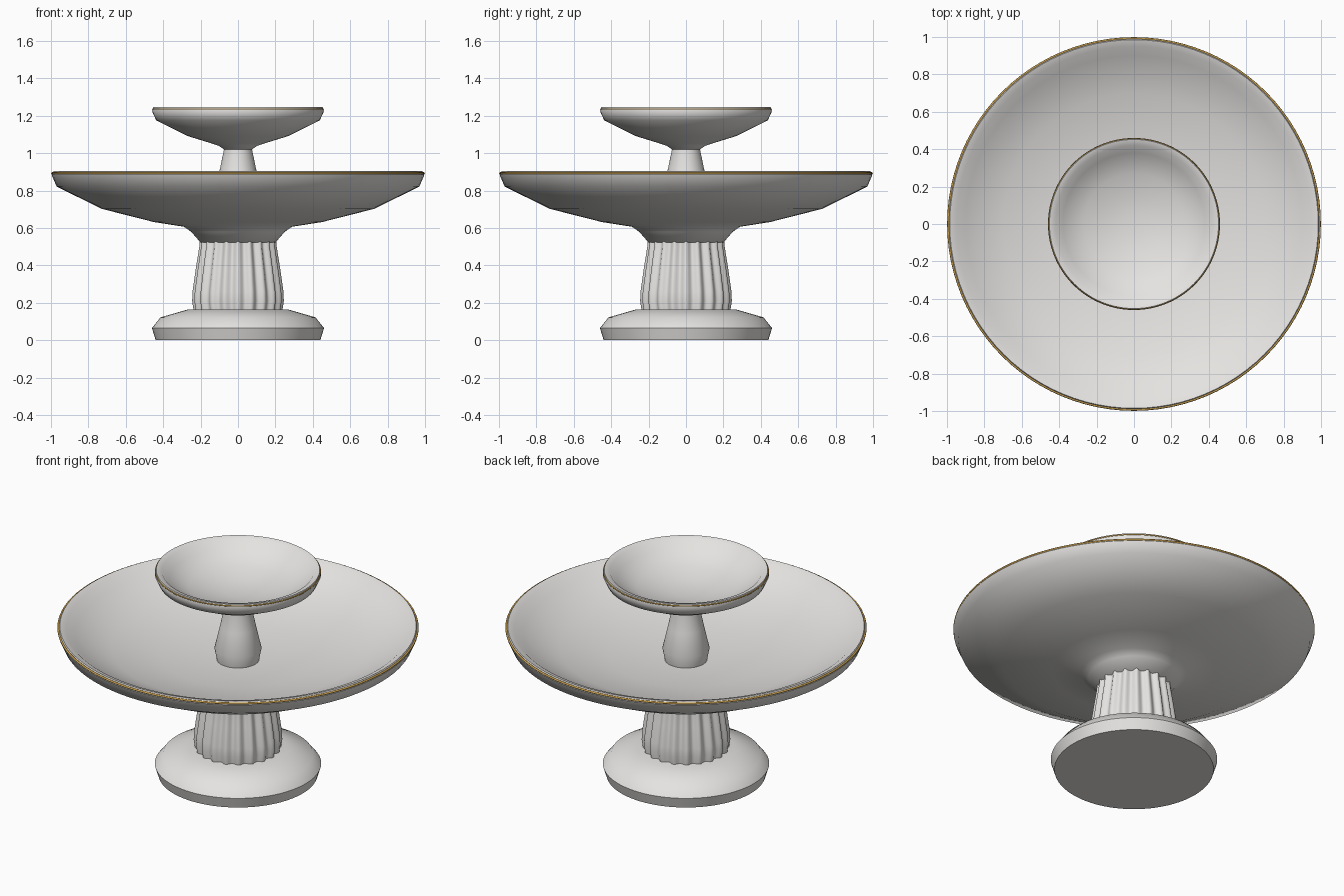
import bpy, bmesh, math

if "Cube" in bpy.data.objects:
    bpy.data.objects.remove(bpy.data.objects["Cube"])

def material(name, col):
    m = bpy.data.materials.new(name)
    m.diffuse_color = (*col, 1)
    m.use_nodes = True
    m.node_tree.nodes["Principled BSDF"].inputs["Base Color"].default_value = m.diffuse_color
    return m

STONE = material("pale stone", (0.78, 0.77, 0.75))
GOLD = material("gold trim", (0.60, 0.36, 0.08))

def lathe(name, prof, mat, n=96, flute=None, angle=50):
    """Revolve (radius, z) points; flute = (count, depth) ripples the radius."""
    bm = bmesh.new()
    rings = []
    for r, z in prof:
        if r == 0:
            rings.append([bm.verts.new((0, 0, z))] * n)
            continue
        ring = []
        for i in range(n):
            a = 2 * math.pi * i / n
            k = r
            if flute:
                k -= flute[1] * (0.5 - 0.5 * math.cos(flute[0] * a))
            ring.append(bm.verts.new((k * math.cos(a), k * math.sin(a), z)))
        rings.append(ring)
    for lo, hi in zip(rings, rings[1:]):
        for i in range(n):
            j = (i + 1) % n
            quad = list(dict.fromkeys((lo[i], lo[j], hi[j], hi[i])))
            if len(quad) > 2:
                bm.faces.new(quad)
    bmesh.ops.recalc_face_normals(bm, faces=bm.faces[:])
    me = bpy.data.meshes.new(name)
    bm.to_mesh(me)
    bm.free()
    me.materials.append(mat)
    ob = bpy.data.objects.new(name, me)
    bpy.context.collection.objects.link(ob)
    bpy.ops.object.select_all(action='DESELECT')
    ob.select_set(True)
    bpy.context.view_layer.objects.active = ob
    bpy.ops.object.shade_smooth_by_angle(angle=math.radians(angle))
    return ob

def gold_ring(name, r, z, minor=0.006):
    bpy.ops.mesh.primitive_torus_add(major_radius=r, minor_radius=minor, location=(0, 0, z),
                                     major_segments=96, minor_segments=8)
    ob = bpy.context.object
    ob.name = name
    ob.data.materials.append(GOLD)
    bpy.ops.object.shade_smooth()

# Rounded foot
lathe("base", [(0, 0), (0.44, 0), (0.46, 0.065), (0.415, 0.122), (0.27, 0.164), (0, 0.164)], STONE)

# Fluted column
lathe("fluted_column", [(0, 0.15), (0.236, 0.15), (0.245, 0.21), (0.243, 0.26), (0.226, 0.38),
                        (0.207, 0.50), (0.205, 0.54), (0, 0.54)],
      STONE, n=160, flute=(20, 0.02))

# Large lower bowl
lathe("lower_bowl", [(0, 0.522), (0.20, 0.522), (0.25, 0.58), (0.29, 0.607), (0.45, 0.632),
                     (0.73, 0.703), (0.97, 0.822), (0.997, 0.885), (0.985, 0.904), (0.95, 0.893),
                     (0.90, 0.855), (0.70, 0.775), (0.42, 0.722), (0.12, 0.70), (0, 0.70)],
      STONE)
gold_ring("lower_rim_trim", 0.993, 0.893)

# Stem between bowls
lathe("upper_stem", [(0, 0.69), (0.115, 0.69), (0.13, 0.77), (0.10, 0.90), (0.075, 1.02),
                     (0.075, 1.05), (0, 1.05)], STONE, n=64)

# Small upper bowl
lathe("upper_bowl", [(0, 1.02), (0.075, 1.02), (0.10, 1.038), (0.14, 1.052), (0.27, 1.092),
                     (0.437, 1.175), (0.46, 1.225), (0.452, 1.246), (0.42, 1.238),
                     (0.38, 1.195), (0.27, 1.145), (0.14, 1.115), (0.06, 1.105), (0, 1.105)],
      STONE)
gold_ring("upper_rim_trim", 0.455, 1.236, 0.004)
